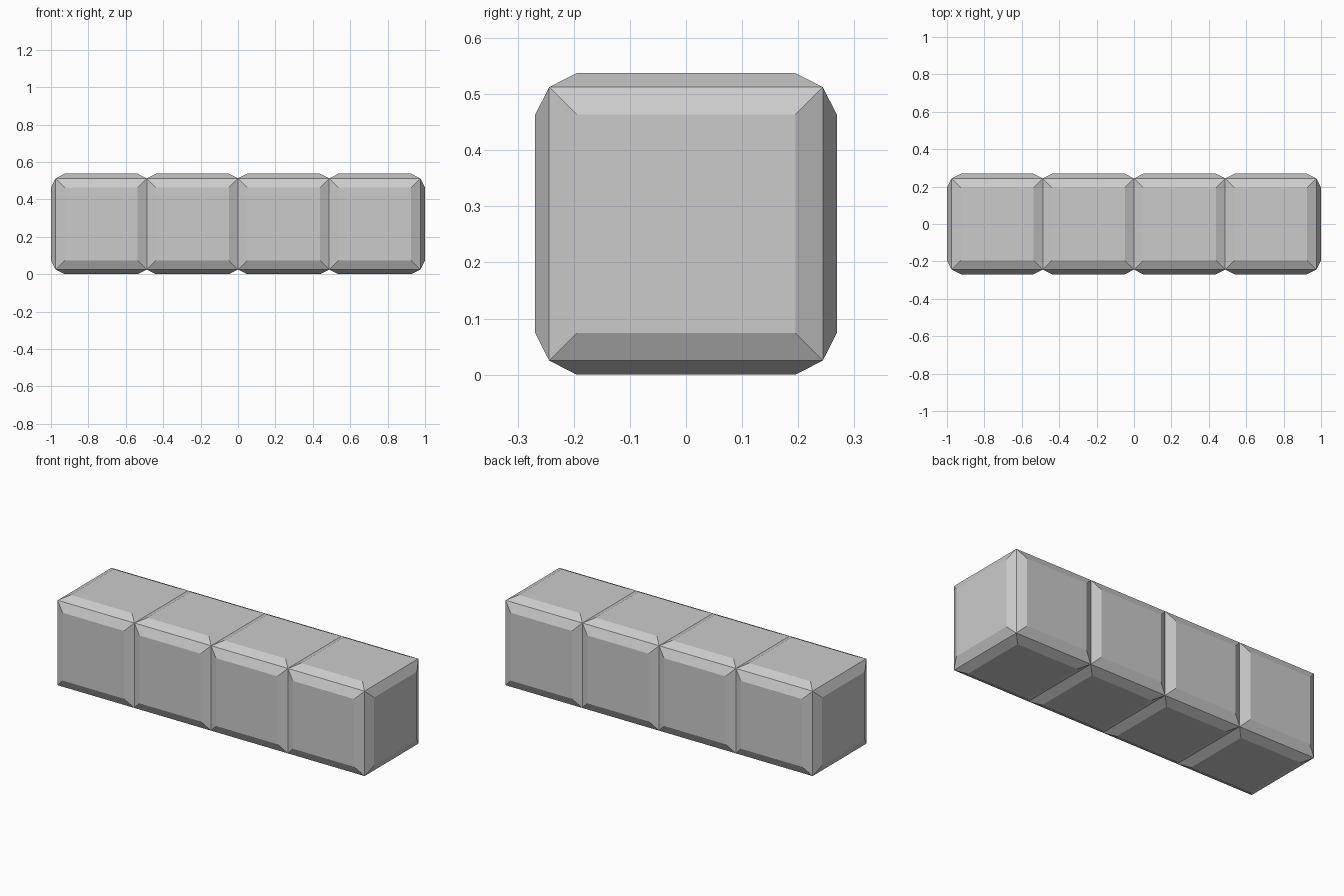
import bpy, bmesh
from mathutils import Matrix, Vector

if "Cube" in bpy.data.objects:
    bpy.data.objects.remove(bpy.data.objects["Cube"])

CELL = 0.4875     # edge length of one block
COUNT = 4         # blocks in the row
RAISE = 0.025     # height of each raised panel
BEVEL = 0.049     # width of the sloped border

# Plain bar, cut into a row of square blocks
bm = bmesh.new()
bmesh.ops.create_cube(bm, size=1, matrix=Matrix.Diagonal((CELL * COUNT, CELL, CELL, 1)))
for i in range(1, COUNT):
    x = (i - COUNT / 2) * CELL
    bmesh.ops.bisect_plane(bm, geom=bm.verts[:] + bm.edges[:] + bm.faces[:],
                           plane_co=(x, 0, 0), plane_no=(1, 0, 0))

# Raised panel with sloped borders on every square face
bmesh.ops.inset_individual(bm, faces=bm.faces[:], thickness=BEVEL, depth=RAISE,
                           use_even_offset=True)
bmesh.ops.translate(bm, verts=bm.verts[:], vec=Vector((0, 0, CELL / 2 + RAISE)))
bmesh.ops.recalc_face_normals(bm, faces=bm.faces[:])

mesh = bpy.data.meshes.new("block_row")
bm.to_mesh(mesh)
bm.free()
bpy.context.collection.objects.link(bpy.data.objects.new("block_row", mesh))
